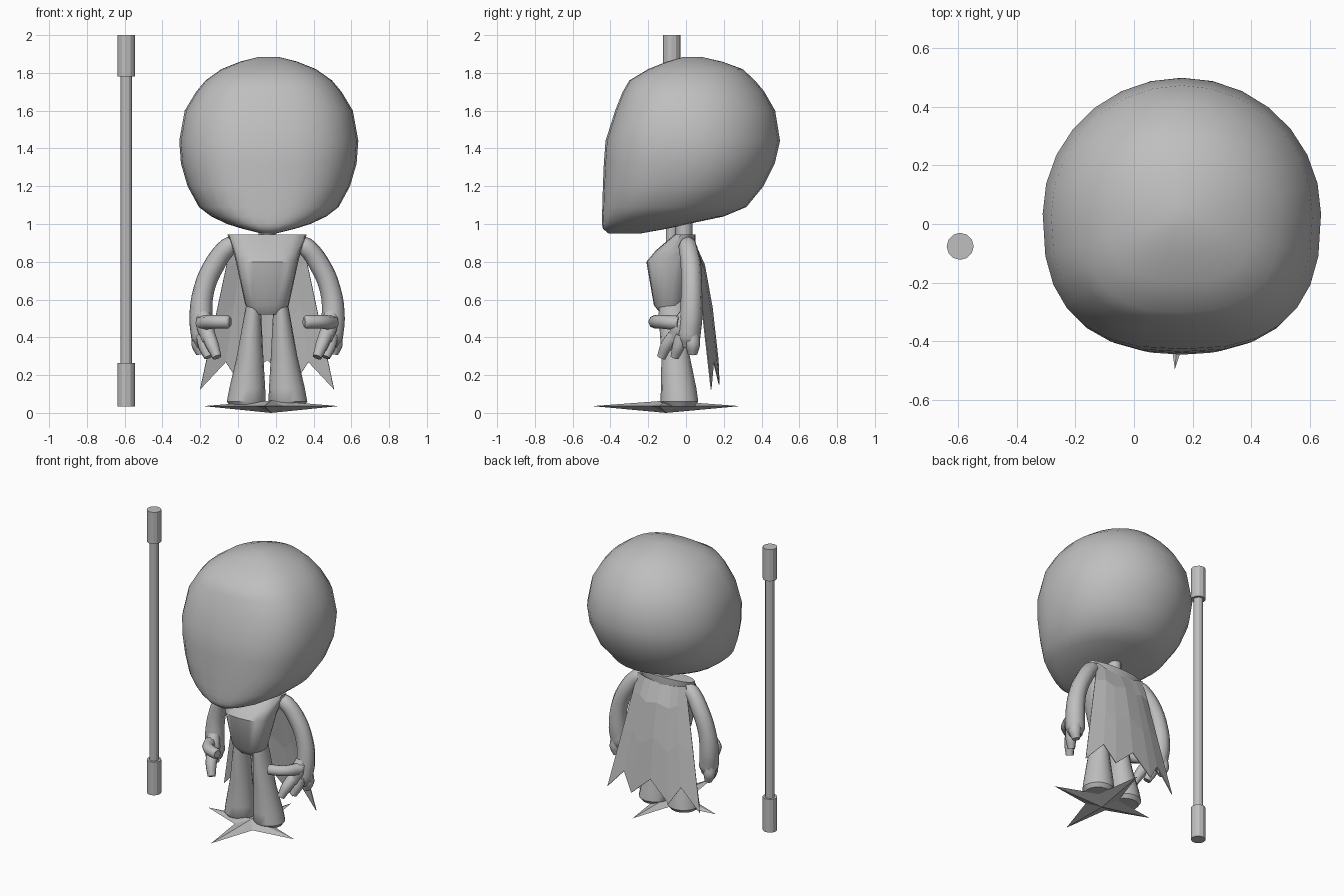
import bpy
import bmesh
import math

default_cube = bpy.data.objects.get("Cube")
if default_cube:
    bpy.data.objects.remove(default_cube, do_unlink=True)

BODY_X = 0.154   # centre line of the body
HEAD_X = 0.163   # centre line of the head

grey = bpy.data.materials.new("plain_grey")
grey.use_nodes = True
colour = (0.52, 0.52, 0.52, 1.0)
grey.diffuse_color = colour
grey.node_tree.nodes["Principled BSDF"].inputs["Base Color"].default_value = colour


def finish(obj, smooth_angle=None):
    """Give the object its material and shading."""
    obj.data.materials.clear()
    obj.data.materials.append(grey)
    bpy.ops.object.select_all(action="DESELECT")
    obj.select_set(True)
    bpy.context.view_layer.objects.active = obj
    if smooth_angle:
        bpy.ops.object.shade_smooth_by_angle(angle=math.radians(smooth_angle))
    return obj


def object_from_bmesh(name, bm, smooth_angle=None):
    bmesh.ops.recalc_face_normals(bm, faces=bm.faces)
    mesh = bpy.data.meshes.new(name)
    bm.to_mesh(mesh)
    bm.free()
    obj = bpy.data.objects.new(name, mesh)
    bpy.context.collection.objects.link(obj)
    return finish(obj, smooth_angle)


def signed_power(value, exponent):
    return math.copysign(abs(value) ** exponent, value)


def loft(name, rings, segments, front_power=2.0, smooth_angle=40):
    """Skin horizontal rings: (z, centre x, widest y, half width, front y, back y)."""
    bm = bmesh.new()
    loops = []
    for z, cx, cy, half, front, back in rings:
        loop = []
        for i in range(segments):
            angle = math.tau * i / segments
            c, s = math.cos(angle), math.sin(angle)
            power = 2 / front_power if s < 0 else 1.0
            depth = cy - front if s < 0 else back - cy
            x = cx + half * signed_power(c, power)
            y = cy + depth * signed_power(s, power)
            loop.append(bm.verts.new((x, y, z)))
        loops.append(loop)
    for low, high in zip(loops, loops[1:]):
        for i in range(segments):
            j = (i + 1) % segments
            bm.faces.new((low[i], low[j], high[j], high[i]))
    bm.faces.new(loops[0])
    bm.faces.new(loops[-1])
    return object_from_bmesh(name, bm, smooth_angle)


def tube(name, points, side):
    """Smooth limb through (outward x, y, z, radius) points, on one side of the body."""
    curve = bpy.data.curves.new(name, "CURVE")
    curve.dimensions = "3D"
    curve.bevel_depth = 1.0
    curve.bevel_resolution = 2
    curve.resolution_u = 4
    curve.use_fill_caps = True
    spline = curve.splines.new("BEZIER")
    spline.bezier_points.add(len(points) - 1)
    for point, (x, y, z, radius) in zip(spline.bezier_points, points):
        point.co = (BODY_X + side * x, y, z)
        point.radius = radius
        point.handle_left_type = point.handle_right_type = "AUTO"
    obj = bpy.data.objects.new(name, curve)
    bpy.context.collection.objects.link(obj)
    bpy.ops.object.select_all(action="DESELECT")
    obj.select_set(True)
    bpy.context.view_layer.objects.active = obj
    bpy.ops.object.convert(target="MESH")
    return finish(bpy.context.object, 50)


def cylinder(name, x, y, bottom, top, radius, smooth_angle=None):
    bpy.ops.mesh.primitive_cylinder_add(
        vertices=12, radius=radius, depth=top - bottom,
        location=(x, y, (bottom + top) / 2))
    obj = bpy.context.object
    obj.name = name
    return finish(obj, smooth_angle)


# Head: round skull with a long flat face reaching down to the chin
head_rows = [
    (0.95, -0.33, 0.04, -0.41, -0.24),
    (0.975, -0.27, 0.14, -0.44, -0.1),
    (1.0, -0.21, 0.22, -0.445, 0.01),
    (1.04, -0.12, 0.305, -0.445, 0.2),
    (1.09, -0.07, 0.37, -0.443, 0.32),
    (1.2, 0.0, 0.43, -0.44, 0.41),
    (1.32, 0.03, 0.465, -0.435, 0.47),
    (1.44, 0.035, 0.474, -0.426, 0.498),
    (1.6, 0.03, 0.445, -0.375, 0.472),
    (1.7, 0.03, 0.385, -0.335, 0.415),
    (1.76, 0.03, 0.335, -0.3, 0.365),
    (1.82, 0.03, 0.25, -0.2, 0.3),
    (1.86, 0.03, 0.15, -0.1, 0.19),
    (1.885, 0.03, 0.05, -0.01, 0.08),
]
loft("head", [(z, HEAD_X, *row) for z, *row in head_rows], 28, 2.6, 60)
cylinder("neck", BODY_X, -0.01, 0.9, 1.06, 0.045, 40)

# Torso: wedge with a jutting chest
torso_rows = [
    (0.52, -0.08, 0.07, -0.13, -0.02),
    (0.57, -0.08, 0.115, -0.17, 0.0),
    (0.8, -0.05, 0.165, -0.21, 0.04),
    (0.86, -0.02, 0.18, -0.16, 0.05),
    (0.945, 0.0, 0.21, -0.06, 0.05),
]
loft("torso", [(z, BODY_X, *row) for z, *row in torso_rows], 20, 2.8, 35)

# Legs, arms and hands on both sides
for label, side in (("left", 1), ("right", -1)):
    leg_rows = [
        (0.035, 0.11, -0.035, 0.085, -0.115, 0.045),
        (0.06, 0.11, -0.035, 0.103, -0.135, 0.065),
        (0.13, 0.105, -0.04, 0.095, -0.133, 0.055),
        (0.3, 0.09, -0.055, 0.07, -0.13, 0.02),
        (0.52, 0.076, -0.07, 0.045, -0.145, 0.0),
        (0.6, 0.07, -0.08, 0.035, -0.14, -0.01),
    ]
    loft(label + "_leg", [(z, BODY_X + side * x, *row) for z, x, *row in leg_rows], 16)

    tube(label + "_arm", [
        (0.165, 0.005, 0.905, 0.035),
        (0.205, 0.01, 0.88, 0.05),
        (0.275, 0.025, 0.79, 0.055),
        (0.335, 0.03, 0.65, 0.056),
        (0.35, 0.025, 0.5, 0.062),
        (0.34, 0.015, 0.4, 0.062),
        (0.335, 0.015, 0.35, 0.04)], side)
    tube(label + "_palm_front", [
        (0.34, 0.0, 0.52, 0.04),
        (0.325, -0.035, 0.45, 0.05),
        (0.31, -0.06, 0.38, 0.035)], side)
    tube(label + "_thumb", [
        (0.345, -0.03, 0.475, 0.04),
        (0.29, -0.13, 0.482, 0.036),
        (0.205, -0.165, 0.482, 0.036),
        (0.195, -0.168, 0.482, 0.026)], side)
    tube(label + "_front_finger", [
        (0.315, -0.05, 0.42, 0.04),
        (0.29, -0.1, 0.36, 0.035),
        (0.265, -0.13, 0.295, 0.025)], side)
    tube(label + "_middle_finger", [
        (0.34, -0.02, 0.41, 0.04),
        (0.33, -0.04, 0.35, 0.035),
        (0.31, -0.06, 0.295, 0.024)], side)
    tube(label + "_back_finger", [
        (0.355, 0.03, 0.41, 0.042),
        (0.36, 0.035, 0.36, 0.04),
        (0.35, 0.035, 0.31, 0.025)], side)

# Cape: flared curved sheet with a ragged hem of four points
hem = [(-0.355, 0.125), (-0.24, 0.27), (-0.145, 0.15), (0.0, 0.28),
       (0.145, 0.15), (0.24, 0.27), (0.355, 0.125)]
bm = bmesh.new()
columns = []
for x, hem_z in hem:
    across = x / 0.355
    bulge = 1 - across ** 2
    column = []
    for drop in (0.0, 0.18, 0.55, 1.0):
        top_z = 0.925 - 0.03 * bulge
        z = top_z + (hem_z - top_z) * drop
        fall = (0.925 - z) / 0.8
        half = 0.185 + 0.17 * fall
        y = 0.045 + 0.09 * fall + 0.055 * bulge * min(1, drop * 4)
        column.append(bm.verts.new((BODY_X + across * half, y, z)))
    columns.append(column)
for a, b in zip(columns, columns[1:]):
    for i in range(len(a) - 1):
        bm.faces.new((a[i], b[i], b[i + 1], a[i + 1]))
cape = object_from_bmesh("cape", bm)
thickness = cape.modifiers.new("thickness", "SOLIDIFY")
thickness.thickness = 0.005

# Ground star: flat four-pointed spike under the feet
bm = bmesh.new()
star_x, star_y = 0.175, -0.105
peak = bm.verts.new((star_x, star_y, 0.065))
base = bm.verts.new((star_x, star_y, 0.0))
rim = []
for i in range(8):
    angle = math.pi / 4 * i - 0.1
    reach_x, reach_y = (0.36, 0.392) if i % 2 == 0 else (0.105, 0.105)
    rim.append(bm.verts.new((star_x + reach_x * math.cos(angle),
                             star_y + reach_y * math.sin(angle), 0.036)))
for i in range(8):
    following = rim[(i + 1) % 8]
    bm.faces.new((rim[i], following, peak))
    bm.faces.new((following, rim[i], base))
object_from_bmesh("ground_star", bm)

# Staff standing beside the figure
for name, bottom, top, radius in (("staff_shaft", 0.2, 1.85, 0.03),
                                  ("staff_lower_cap", 0.035, 0.265, 0.046),
                                  ("staff_upper_cap", 1.78, 2.0, 0.046)):
    cylinder(name, -0.592, -0.076, bottom, top, radius)
